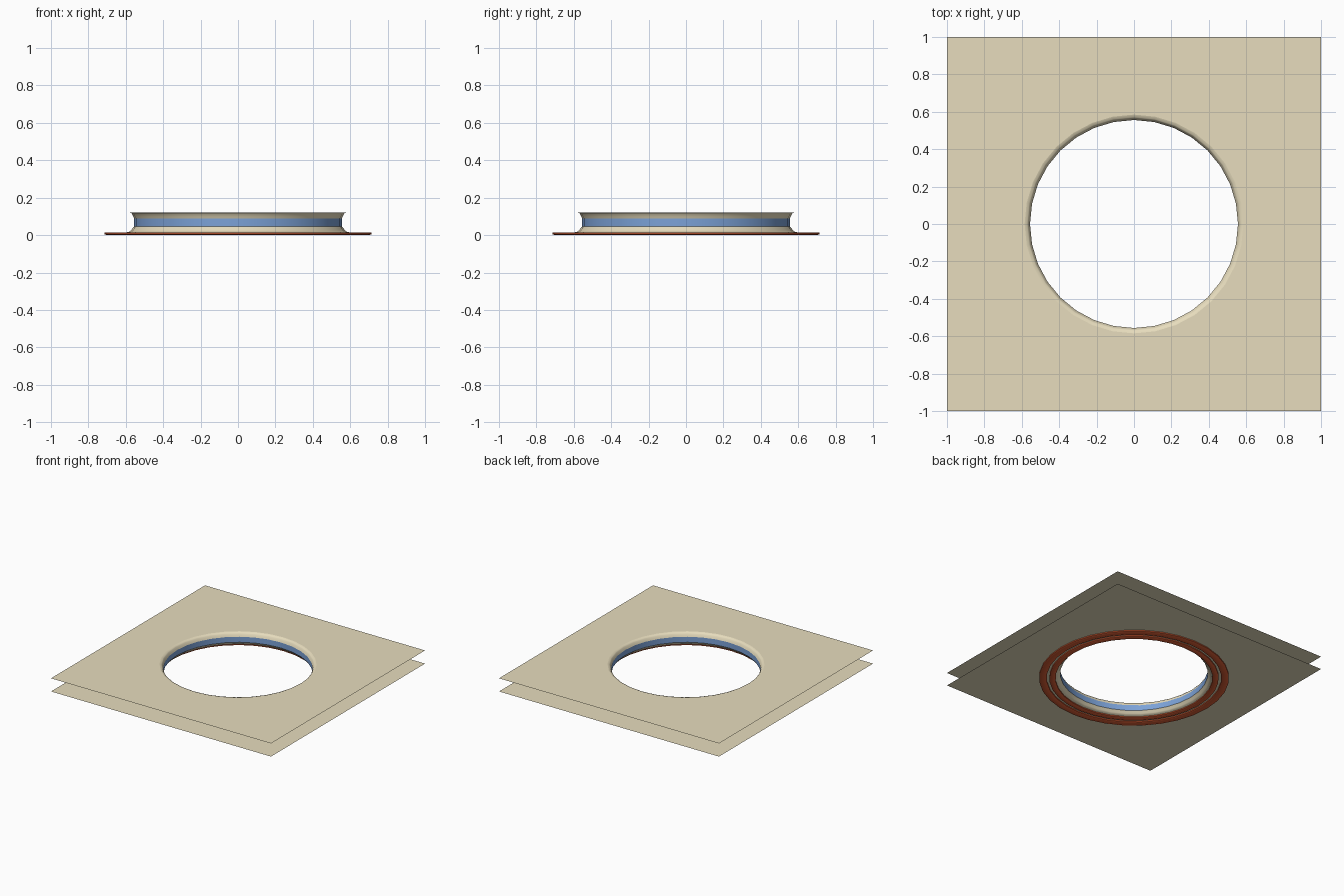
import bpy, bmesh, math

if "Cube" in bpy.data.objects:
    bpy.data.objects.remove(bpy.data.objects["Cube"])

SEG = 32
Z_LOW, Z_TOP = 0.014, 0.122


def material(name, rgb):
    m = bpy.data.materials.new(name)
    m.diffuse_color = (*rgb, 1)
    m.use_nodes = True
    m.node_tree.nodes["Principled BSDF"].inputs["Base Color"].default_value = m.diffuse_color
    return m


plaster = material("warm beige", (0.80, 0.72, 0.51))
blue = material("soft blue", (0.20, 0.36, 0.68))
red = material("rust red", (0.68, 0.11, 0.035))


def finish(name, bm, mat):
    mesh = bpy.data.meshes.new(name)
    bm.to_mesh(mesh)
    bm.free()
    mesh.materials.append(mat)
    ob = bpy.data.objects.new(name, mesh)
    bpy.context.collection.objects.link(ob)
    bpy.ops.object.select_all(action='DESELECT')
    ob.select_set(True)
    bpy.context.view_layer.objects.active = ob
    bpy.ops.object.shade_smooth_by_angle(angle=math.radians(35))
    return ob


def skin(bm, loops, closed=False):
    n = len(loops)
    for k in range(n if closed else n - 1):
        a, b = loops[k], loops[(k + 1) % n]
        for i in range(SEG):
            j = (i + 1) % SEG
            bm.faces.new((a[i], a[j], b[j], b[i]))


def circle(bm, r, z):
    return [bm.verts.new((r * math.cos(2 * math.pi * i / SEG),
                          r * math.sin(2 * math.pi * i / SEG), z)) for i in range(SEG)]


def lathe(name, profile, mat, closed=False, inward=False):
    bm = bmesh.new()
    skin(bm, [circle(bm, r, z) for r, z in profile], closed)
    if closed:
        bmesh.ops.recalc_face_normals(bm, faces=bm.faces)
    elif inward:
        bmesh.ops.reverse_faces(bm, faces=bm.faces)
    return finish(name, bm, mat)


def sheet(name, z, r):
    # square sheet with a round hole
    bm = bmesh.new()
    outer = []
    for i in range(SEG):
        c, s = math.cos(2 * math.pi * i / SEG), math.sin(2 * math.pi * i / SEG)
        k = 1 / max(abs(c), abs(s))
        outer.append(bm.verts.new((c * k, s * k, z)))
    skin(bm, [outer, circle(bm, r, z)])
    for f in bm.faces:
        f.normal_update()
        if f.normal.z < 0:
            f.normal_flip()
    return finish(name, bm, plaster)


# upper and lower square sheets
sheet("upper_sheet", Z_TOP, 0.585)
sheet("lower_sheet", Z_LOW, 0.60)

# rounded lips that lead into the hole
lathe("upper_lip", [(0.556, 0.09), (0.560, 0.10), (0.566, 0.112), (0.571, 0.118), (0.585, Z_TOP)],
      plaster, inward=True)
lathe("lower_lip", [(0.60, Z_LOW), (0.580, 0.019), (0.570, 0.027), (0.562, 0.04), (0.556, 0.045)],
      plaster, inward=True)

# blue band between the lips
lathe("blue_band", [(0.556, 0.045), (0.556, 0.09)], blue, inward=True)

# two bevelled rings under the lower sheet
for name, r0, r1 in (("inner_ring", 0.592, 0.638), ("outer_ring", 0.658, 0.715)):
    lathe(name, [(r0, 0.013), (r0, 0.005), (r0 + 0.014, 0.0), (r1 - 0.014, 0.0),
                 (r1, 0.005), (r1, 0.013)], red, closed=True)
